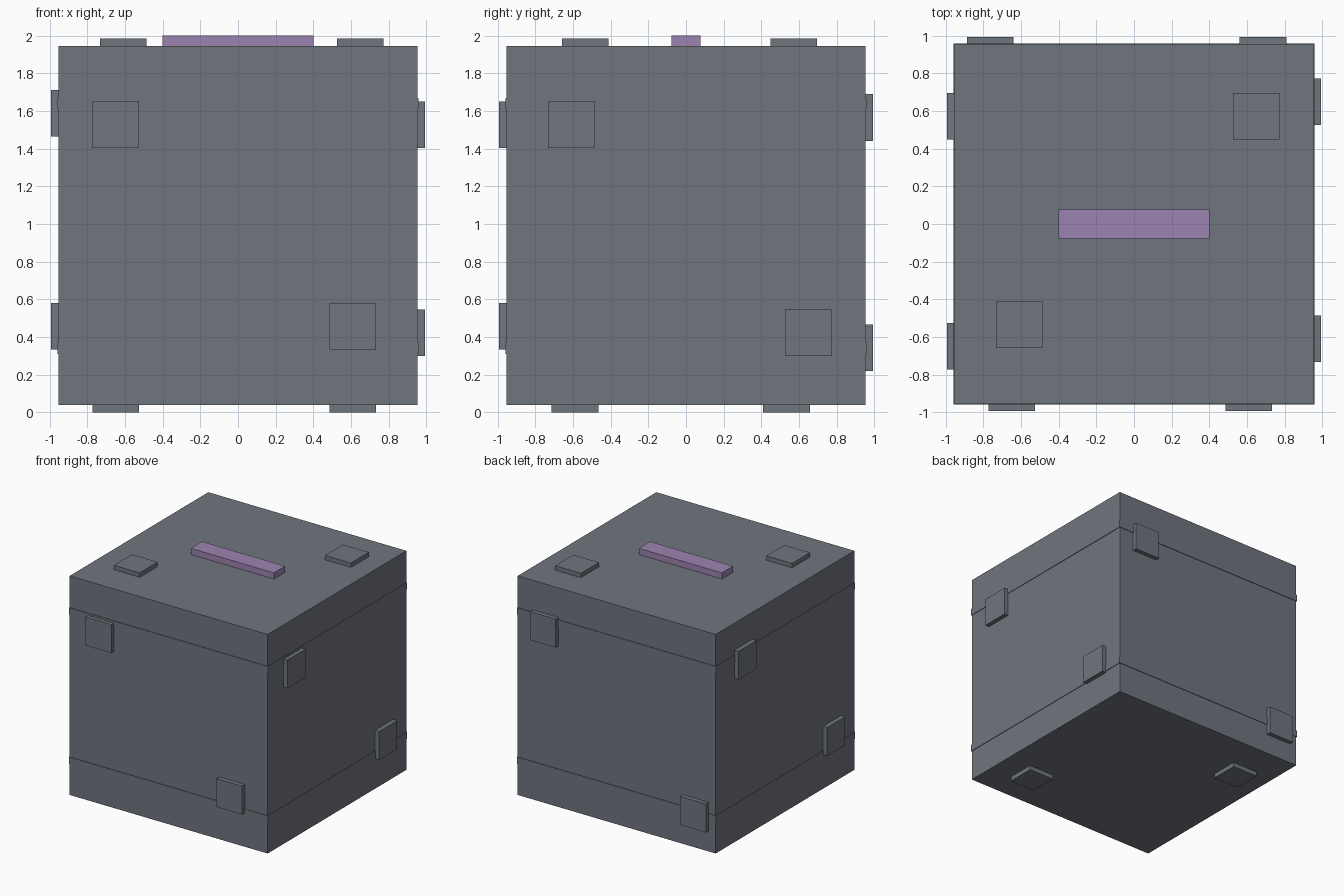
import bpy
from mathutils import Vector

if "Cube" in bpy.data.objects:
    bpy.data.objects.remove(bpy.data.objects["Cube"], do_unlink=True)

HALF = 0.954      # half width of the body
MID = 0.9925      # height of the body centre, also reach of the plates
PLATE = 0.248     # plate side length


def make_material(name, rgb):
    mat = bpy.data.materials.new(name)
    mat.use_nodes = True
    mat.diffuse_color = (*rgb, 1)
    mat.node_tree.nodes["Principled BSDF"].inputs["Base Color"].default_value = (*rgb, 1)
    return mat


grey = make_material("slate grey", (0.162, 0.178, 0.208))
purple = make_material("muted purple", (0.333, 0.227, 0.434))


def box(name, centre, size, mat):
    bpy.ops.mesh.primitive_cube_add(size=1, location=centre)
    ob = bpy.context.object
    ob.name = name
    ob.scale = size
    bpy.ops.object.transform_apply(location=False, rotation=False, scale=True)
    ob.data.materials.append(mat)
    return ob


# Main body
box("body", (0, 0, MID), (2 * HALF,) * 3, grey)

# Thin raised bands around the sides
for name, z in (("upper_band", 1.64), ("lower_band", 0.34)):
    box(name, (0, 0, z), (2 * HALF + 0.01, 2 * HALF + 0.01, 0.06), grey)

# Handle bar on top
base = MID + HALF - 0.02
box("top_bar", (0, 0, (base + 2) / 2), (0.8, 0.155, 2 - base), purple)

# Two square plates per side: axis, direction, positions on the other two axes
sides = {
    "front": (1, -1, ((-0.65, 0.535), (0.61, -0.535))),
    "back": (1, 1, ((0.685, 0.573), (-0.763, -0.65))),
    "plus_x": (0, 1, ((-0.61, 0.535), (0.65, -0.57))),
    "minus_x": (0, -1, ((0.572, 0.595), (-0.65, -0.535))),
    "top": (2, 1, ((-0.61, -0.535), (0.65, 0.572))),
    "bottom": (2, -1, ((0.61, -0.59), (-0.65, 0.534))),
}
depth = MID - HALF + 0.02
for side, (axis, sign, spots) in sides.items():
    for number, spot in enumerate(spots, 1):
        offset = list(spot)
        offset.insert(axis, sign * (MID - depth / 2))
        size = [PLATE] * 3
        size[axis] = depth
        box(f"{side}_plate_{number}", Vector(offset) + Vector((0, 0, MID)), size, grey)
